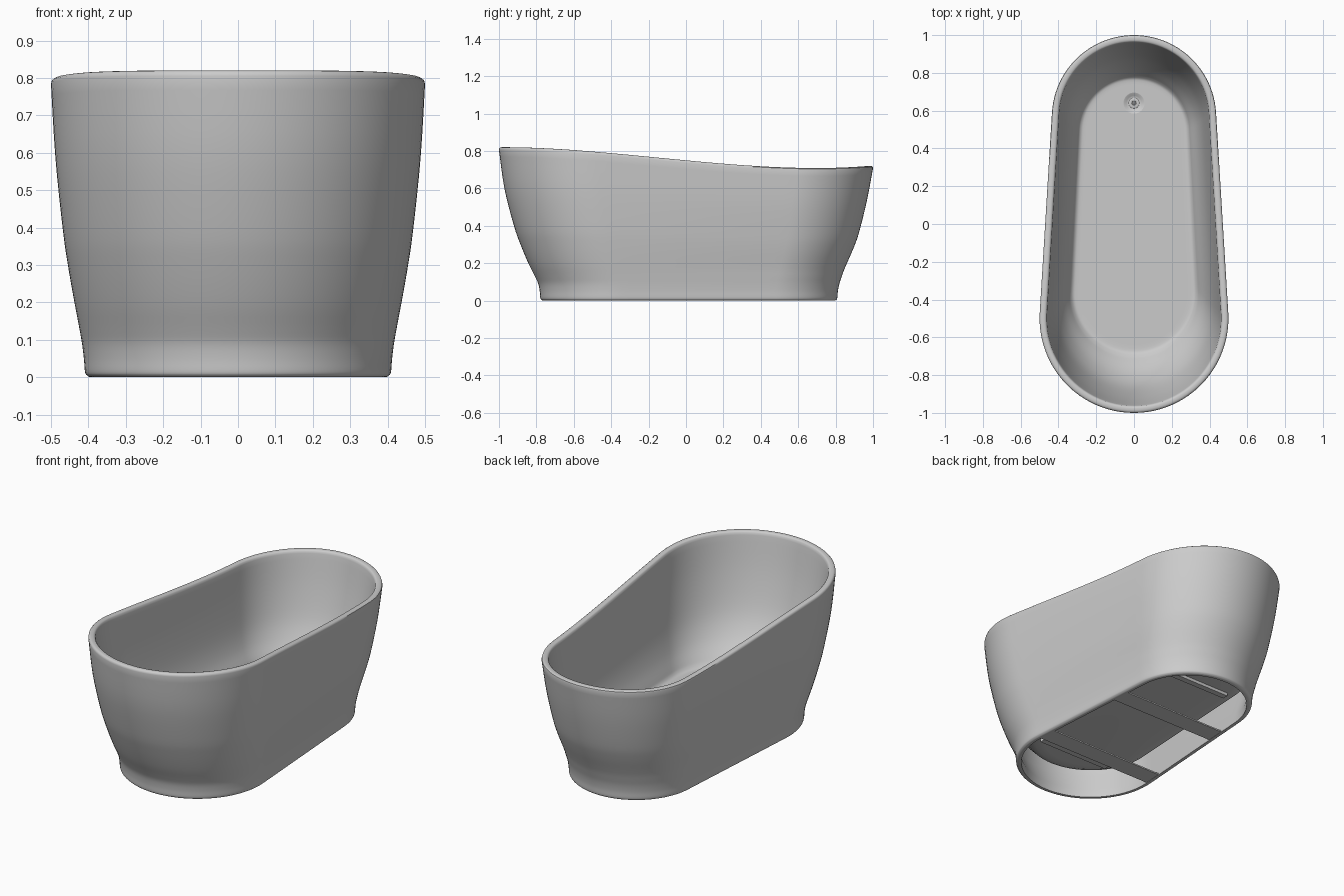
import bpy, bmesh, math

if "Cube" in bpy.data.objects:
    bpy.data.objects.remove(bpy.data.objects["Cube"])

ARC, SIDE = 48, 20      # points per end arc / per straight side
DRAIN_Y, DRAIN_R = .64, .054
FLOOR, UNDER = .155, .13


def outline(yf, yb, r1, r2):
    """Tapered stadium: big arc at the front (-y), small arc at the back."""
    c1, c2 = yf + r1, yb - r2
    a = math.asin((r1 - r2) / (c2 - c1))
    arc = lambda c, r, s, e: [(r * math.cos(s + (e - s) * i / ARC),
                               c + r * math.sin(s + (e - s) * i / ARC)) for i in range(ARC + 1)]
    back = arc(c2, r2, a, math.pi - a)
    front = arc(c1, r1, math.pi - a, 2 * math.pi + a)

    def side(p, q):
        return [(p[0] + (q[0] - p[0]) * i / SIDE, p[1] + (q[1] - p[1]) * i / SIDE) for i in range(1, SIDE)]
    return back + side(back[-1], front[0]) + front + side(front[-1], back[0])


def drain_circle(around):
    """Circle round the drain whose points face those of the given outline."""
    pts = []
    for x, y in around:
        d = math.hypot(x, y - DRAIN_Y)
        pts.append((x / d * DRAIN_R, DRAIN_Y + (y - DRAIN_Y) / d * DRAIN_R))
    return pts


def rim_height(y):
    return 0.75 - 0.095 * y + 0.02 * y * y + 0.045 * y ** 3


def smooth(rows, n=4):
    """Catmull-Rom through profile rows."""
    out = []
    for i in range(len(rows) - 1):
        p = [rows[max(i - 1, 0)], rows[i], rows[i + 1], rows[min(i + 2, len(rows) - 1)]]
        for k in range(n):
            t = k / n
            out.append([0.5 * (2 * b + (c - a) * t + (2 * a - 5 * b + 4 * c - d) * t * t
                               + (3 * b - a - 3 * c + d) * t ** 3) for a, b, c, d in zip(*p)])
    return out + [rows[-1]]


def finish(bm, name, angle=40):
    bmesh.ops.recalc_face_normals(bm, faces=bm.faces)
    me = bpy.data.meshes.new(name)
    bm.to_mesh(me)
    bm.free()
    ob = bpy.data.objects.new(name, me)
    bpy.context.collection.objects.link(ob)
    bpy.ops.object.select_all(action='DESELECT')
    ob.select_set(True)
    bpy.context.view_layer.objects.active = ob
    bpy.ops.object.shade_smooth_by_angle(angle=math.radians(angle))
    return ob


def bridge(bm, a, b):
    n = len(a)
    for i in range(n):
        j = (i + 1) % n
        bm.faces.new((a[i], a[j], b[j], b[i]))


def lathe(name, profile, x, y, z0, n=48):
    bm = bmesh.new()
    rings = [[bm.verts.new((x + r * math.cos(2 * math.pi * i / n), y + r * math.sin(2 * math.pi * i / n), z0 + z))
              for i in range(n)] for r, z in profile]
    for a, b in zip(rings, rings[1:]):
        bridge(bm, a, b)
    bm.faces.new(rings[0])
    bm.faces.new(rings[-1])
    return finish(bm, name)


def box(name, size, loc):
    bm = bmesh.new()
    bmesh.ops.create_cube(bm, size=1)
    for v in bm.verts:
        v.co = [c * s + o for c, s, o in zip(v.co, size, loc)]
    return finish(bm, name)


# Profile rows: height, front y, back y, front radius, back radius
underside = [(UNDER, -.62, .73, .275, .235), (.133, -.67, .765, .318, .27), (.148, -.71, .79, .345, .298),
             (.19, -.75, .812, .368, .32), (.24, -.79, .835, .395, .347), (.15, -.785, .818, .40, .345),
             (.05, -.75, .78, .38, .325), (0, -.75, .78, .38, .325)]
outer = [(0, -.766, .796, .396, .341), (.004, -.773, .803, .403, .348), (.014, -.779, .809, .409, .354),
         (.05, -.782, .812, .412, .357), (.09, -.790, .820, .417, .362), (.13, -.808, .833, .424, .368),
         (.2, -.843, .858, .437, .378), (.3, -.885, .895, .454, .393), (.4, -.92, .925, .468, .405),
         (.6, -.971, .967, .488, .425), (.805, -1, 1, .5, .435)]
lip = [(.814, -.998, .998, .498, .433), (.819, -.992, .992, .492, .427), (.82, -.984, .984, .484, .42),
       (.82, -.976, .976, .476, .412), (.818, -.969, .969, .469, .405), (.813, -.964, .964, .464, .40)]
inner = [(.80, -.961, .961, .461, .397), (.6, -.922, .927, .444, .382), (.4, -.865, .882, .416, .361),
         (.28, -.80, .838, .384, .335), (.195, -.724, .795, .347, .30), (.17, -.698, .78, .334, .29),
         (.158, -.68, .768, .32, .277), (FLOOR, -.66, .75, .302, .26)]
floor = (-.64, .735, .285, .245)
rows = underside + smooth(outer) + lip + smooth(inner) + [(FLOOR, *floor)]

# Tub body: one closed loft from the underside, round the rim, to the floor and through the drain
rim = [rim_height(y) for _, y in outline(-1, 1, .5, .435)]
bm = bmesh.new()
rings = []
for z, *shape in rows:
    rings.append([bm.verts.new((x, y, z if z < .16 else .16 + (z - .16) / .66 * (top - .16)))
                  for (x, y), top in zip(outline(*shape), rim)])
for z in (FLOOR, UNDER):
    rings.append([bm.verts.new((x, y, z)) for x, y in drain_circle(outline(*floor))])
for a, b in zip(rings, rings[1:] + rings[:1]):
    bridge(bm, a, b)
finish(bm, "tub_body")

# Drain dish with tailpipe, strainer ring, screw and studs (heights relative to the floor)
lathe("drain_dish", [(.024, -.04), (.024, -.032), (.056, -.026), (.056, .001), (.052, 0),
                     (.04, -.009), (.031, -.012), (.001, -.012)], 0, DRAIN_Y, FLOOR)
lathe("drain_strainer", [(.028, -.015), (.028, -.007), (.025, -.005), (.012, -.006), (.010, -.009), (.001, -.009)],
      0, DRAIN_Y, FLOOR)
lathe("drain_screw", [(.007, -.012), (.007, -.006), (.005, -.004)], 0, DRAIN_Y, FLOOR, 16)
for k in range(8):
    t = math.pi * k / 4
    lathe(f"drain_stud_{k + 1}", [(.0035, -.01), (.0035, -.003)],
          .0185 * math.cos(t), DRAIN_Y + .0185 * math.sin(t), FLOOR, 10)

# Support frame underneath: two wide flat cross bars and two basin ribs
for side, s, length in (("front", -1, .77), ("back", 1, .70)):
    box(f"{side}_cross_bar", (length, .11, .008), (0, s * .29, .006))
    box(f"{side}_basin_rib", (.46, .035, .02), (0, s * .505, UNDER - .008))
